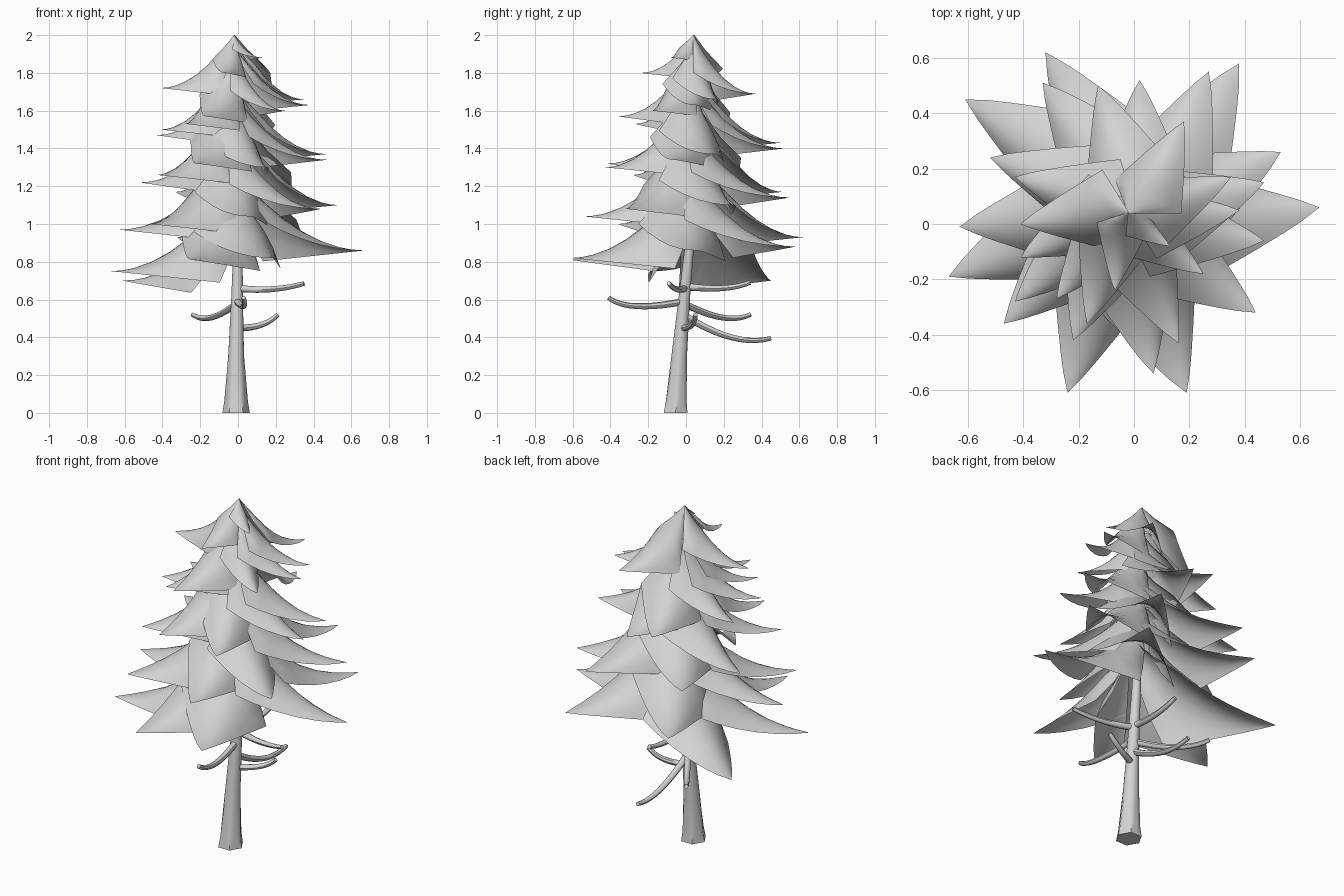
import bpy, bmesh, random
from math import cos, sin, pi
from mathutils import Vector

random.seed(4)
if "Cube" in bpy.data.objects:
    bpy.data.objects.remove(bpy.data.objects["Cube"], do_unlink=True)

grey = bpy.data.materials.new("pale_grey")
grey.use_nodes = True
grey.diffuse_color = (0.65, 0.65, 0.65, 1)
grey.node_tree.nodes["Principled BSDF"].inputs["Base Color"].default_value = grey.diffuse_color


def grid_object(name, rows, closed=False):
    """Skin rows of points with quads and shade them smooth."""
    bm = bmesh.new()
    rings = [[bm.verts.new(p) for p in row] for row in rows]
    n = len(rows[0])
    for a, b in zip(rings, rings[1:]):
        for i in range(n if closed else n - 1):
            j = (i + 1) % n
            bm.faces.new((a[i], a[j], b[j], b[i]))
    if closed:
        bm.faces.new(rings[0][::-1])
        bm.faces.new(rings[-1])
    bmesh.ops.remove_doubles(bm, verts=bm.verts, dist=0.0005)
    mesh = bpy.data.meshes.new(name)
    bm.to_mesh(mesh)
    bm.free()
    mesh.materials.append(grey)
    obj = bpy.data.objects.new(name, mesh)
    bpy.context.collection.objects.link(obj)
    bpy.ops.object.select_all(action='DESELECT')
    obj.select_set(True)
    bpy.context.view_layer.objects.active = obj
    bpy.ops.object.shade_smooth_by_angle(angle=pi / 4)


# Leaning trunk: height, x, y, radius, with a lobed flare at the foot
axis = [(0, -0.01, -0.055, 0.066), (0.06, -0.01, -0.052, 0.058),
        (0.3, -0.01, -0.036, 0.042), (0.6, -0.005, -0.01, 0.031),
        (0.9, 0, 0.02, 0.024), (1.5, -0.01, 0.03, 0.012), (1.9, -0.02, 0.04, 0.003)]


def trunk_at(z):
    for a, b in zip(axis, axis[1:]):
        if z <= b[0]:
            f = (z - a[0]) / (b[0] - a[0])
            return Vector((a[1] + (b[1] - a[1]) * f, a[2] + (b[2] - a[2]) * f, z))
    return Vector((axis[-1][1], axis[-1][2], z))


rows = []
for z, x, y, r in axis:
    lobe = 0.1 * max(0, 1 - z / 0.3)
    ring = []
    for k in range(18):
        a = 2 * pi * k / 18
        rr = r * (1 + lobe * cos(6 * a))
        ring.append((x + rr * cos(a), y + rr * sin(a), z))
    rows.append(ring)
grid_object("trunk", rows, closed=True)


# Bare lower branches: start height, sag point, tip
branches = [
    (0.66, (0.18, -0.05, 0.655), (0.35, -0.09, 0.685)),
    (0.67, (0.0, 0.19, 0.66), (0.0, 0.34, 0.69)),
    (0.59, (0.03, -0.26, 0.565), (0.03, -0.41, 0.61)),
    (0.58, (-0.14, 0.19, 0.505), (-0.24, 0.34, 0.52)),
    (0.52, (0.0, 0.24, 0.40), (0.0, 0.45, 0.395)),
    (0.45, (0.12, 0.03, 0.465), (0.21, 0.05, 0.52)),
]


def branch(name, z, mid, tip):
    p0, p1, p2 = trunk_at(z), Vector(mid), Vector(tip)
    rows = []
    for i in range(11):
        t = i / 10
        c = p0 * (1 - t) * (1 - 2 * t) + p1 * 4 * t * (1 - t) + p2 * t * (2 * t - 1)
        d = p0 * (4 * t - 3) + p1 * (4 - 8 * t) + p2 * (4 * t - 1)
        side = d.cross(Vector((0, 0, 1))).normalized()
        up = side.cross(d).normalized()
        r = 0.019 - 0.007 * t
        rows.append([c + (side * cos(a) + up * sin(a)) * r
                     for a in [2 * pi * k / 8 for k in range(8)]])
    grid_object(name, rows, closed=True)


for i, b in enumerate(branches):
    branch(f"bare_branch_{i + 1}", *b)


# Foliage boughs: tips spiralling up the tree
tips = [
    (-0.61, 0.45, 0.70), (-0.67, -0.19, 0.75), (-0.24, -0.61, 0.81), (0.19, -0.61, 0.82),
    (0.67, 0.06, 0.86), (0.38, 0.58, 0.88), (-0.32, 0.62, 0.93), (-0.63, -0.01, 0.97),
    (-0.47, -0.36, 1.00), (0.07, -0.54, 1.04), (0.44, -0.32, 1.08), (0.53, 0.26, 1.10),
    (0.27, 0.55, 1.14), (-0.33, 0.51, 1.17), (-0.52, 0.24, 1.22), (-0.43, -0.28, 1.26),
    (-0.22, -0.42, 1.32), (0.16, -0.43, 1.30), (0.47, -0.06, 1.34), (0.47, 0.15, 1.37),
    (0.02, 0.52, 1.40), (-0.13, 0.50, 1.43), (-0.43, 0.17, 1.47), (-0.41, -0.12, 1.50),
    (-0.28, -0.27, 1.53), (-0.17, -0.36, 1.57), (0.25, -0.18, 1.60), (0.38, 0.05, 1.63),
    (0.35, 0.17, 1.66), (0.18, 0.37, 1.69), (-0.41, 0.0, 1.72), (-0.07, -0.24, 1.80),
    (0.13, -0.08, 1.88),
]


def bough(name, tip):
    """Pointed sheet, steep at the trunk, rolled so its clockwise edge is wide and
    high and its other edge hangs down."""
    tip = Vector(tip)
    flat = Vector((tip.x, tip.y - 0.02, 0))
    length = flat.length
    root = trunk_at(min(tip.z + 0.2 + 0.28 * length, 2.0))
    rise = root.z - tip.z
    neck = 0.3 if root.z < 1.9 else 0.03   # crown boughs start from a point
    side = Vector((-flat.y, flat.x, 0)).normalized()
    high_w = length * random.uniform(0.38, 0.44)
    low_w = length * random.uniform(0.25, 0.31)
    rows = []
    for t in (0, 0.1, 0.22, 0.35, 0.5, 0.65, 0.8, 0.9, 1):
        ridge = root.lerp(tip, t)
        lift = rise * (1 - t) ** 2
        ridge.z = tip.z + lift
        grow = min(1, t / 0.22)
        taper = (neck + (1 - neck) * grow) * min(1, (1 - t) / 0.78) ** 0.88
        high_drop = 0.4 * lift * grow
        low_drop = (lift + 0.11 * length * (1 - t)) * (neck + (1 - neck) * grow)
        row = []
        for k in range(4, -5, -1):
            s = k / 4
            p = ridge + side * taper * ((low_w + high_w) * s + (low_w - high_w) * s * s) / 2
            p.z -= ((low_drop - high_drop) * s + (low_drop + high_drop) * s * s) / 2
            row.append(p)
        rows.append(row)
    grid_object(name, rows)


for i, tip in enumerate(tips):
    bough(f"foliage_bough_{i + 1}", tip)
